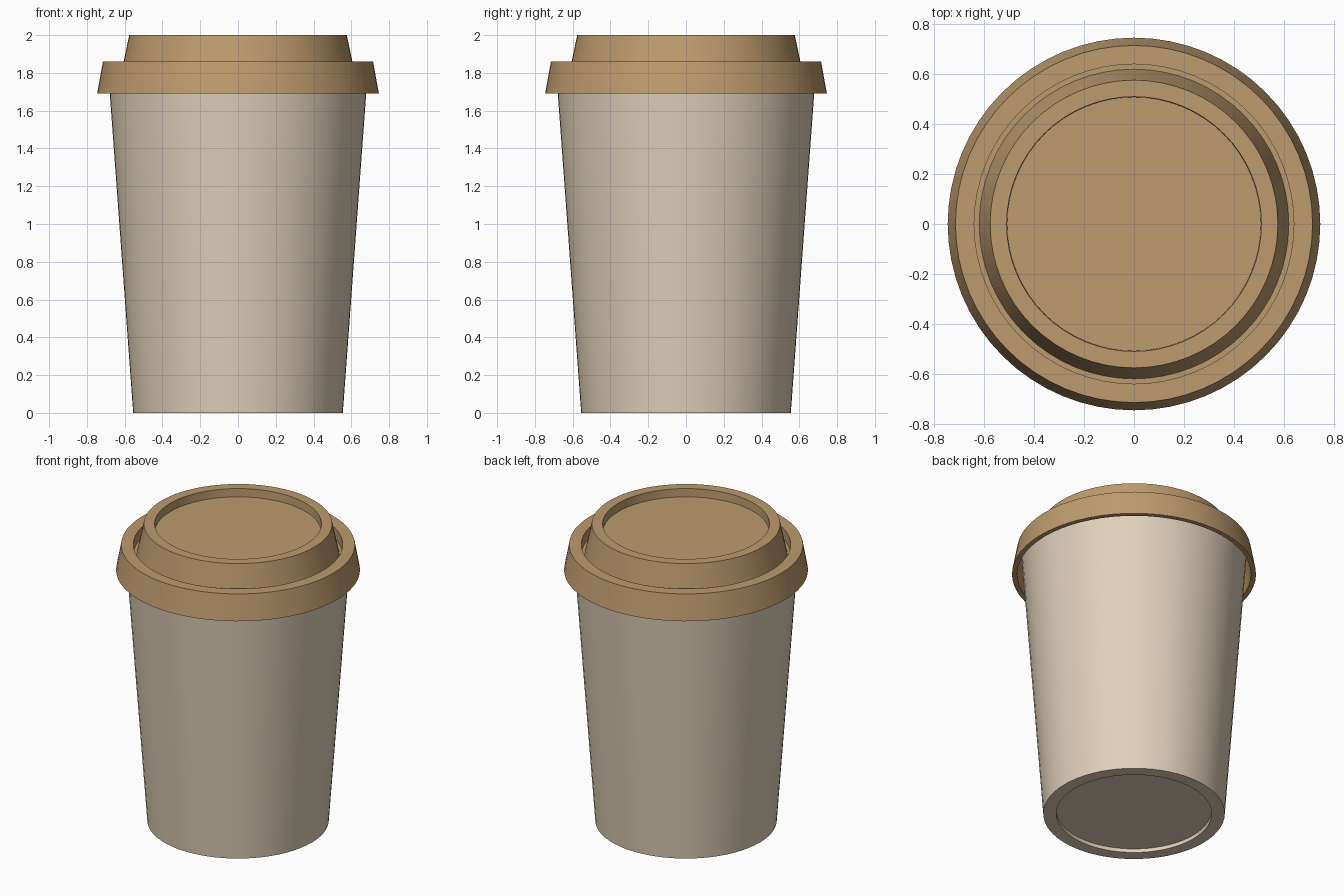
import bpy, bmesh, math

if "Cube" in bpy.data.objects:
    bpy.data.objects.remove(bpy.data.objects["Cube"])

SIDES = 64


def material(name, rgb):
    m = bpy.data.materials.new(name)
    m.diffuse_color = (*rgb, 1.0)
    m.use_nodes = True
    m.node_tree.nodes["Principled BSDF"].inputs["Base Color"].default_value = m.diffuse_color
    return m


def lathe(name, profile, mat):
    """Spin an (r, z) profile round the z axis; r = 0 closes to a point."""
    bm = bmesh.new()
    rings = []
    for r, z in profile:
        if r == 0:
            rings.append([bm.verts.new((0, 0, z))] * SIDES)
        else:
            rings.append([bm.verts.new((r * math.cos(2 * math.pi * i / SIDES),
                                        r * math.sin(2 * math.pi * i / SIDES), z))
                          for i in range(SIDES)])
    for a, b in zip(rings, rings[1:]):
        for i in range(SIDES):
            j = (i + 1) % SIDES
            corners = list(dict.fromkeys((a[i], a[j], b[j], b[i])))
            bm.faces.new(corners)
    bmesh.ops.recalc_face_normals(bm, faces=bm.faces)
    mesh = bpy.data.meshes.new(name)
    bm.to_mesh(mesh)
    bm.free()
    mesh.materials.append(mat)
    obj = bpy.data.objects.new(name, mesh)
    bpy.context.collection.objects.link(obj)
    bpy.ops.object.select_all(action='DESELECT')
    obj.select_set(True)
    bpy.context.view_layer.objects.active = obj
    bpy.ops.object.shade_smooth_by_angle(angle=math.radians(30))
    return obj


cream = material("cream_paper", (0.74, 0.63, 0.49))
tan = material("tan_lid", (0.515, 0.328, 0.156))

# Tapered hollow cup with a recessed base
lathe("cup", [(0, 0.025), (0.475, 0.025), (0.475, 0), (0.555, 0),
              (0.688, 1.815), (0.66, 1.815), (0.535, 0.06), (0, 0.06)], cream)

# Lid: sunken drinking panel, raised rim, groove, flared skirt, underside
lathe("lid", [(0, 1.945), (0.508, 1.945), (0.51, 2.0), (0.576, 2.0),
              (0.62, 1.79), (0.64, 1.79), (0.64, 1.86), (0.715, 1.86),
              (0.746, 1.69), (0.715, 1.69), (0.69, 1.83), (0.655, 1.83),
              (0.655, 1.77), (0.605, 1.77), (0.56, 1.925), (0, 1.925)], tan)
